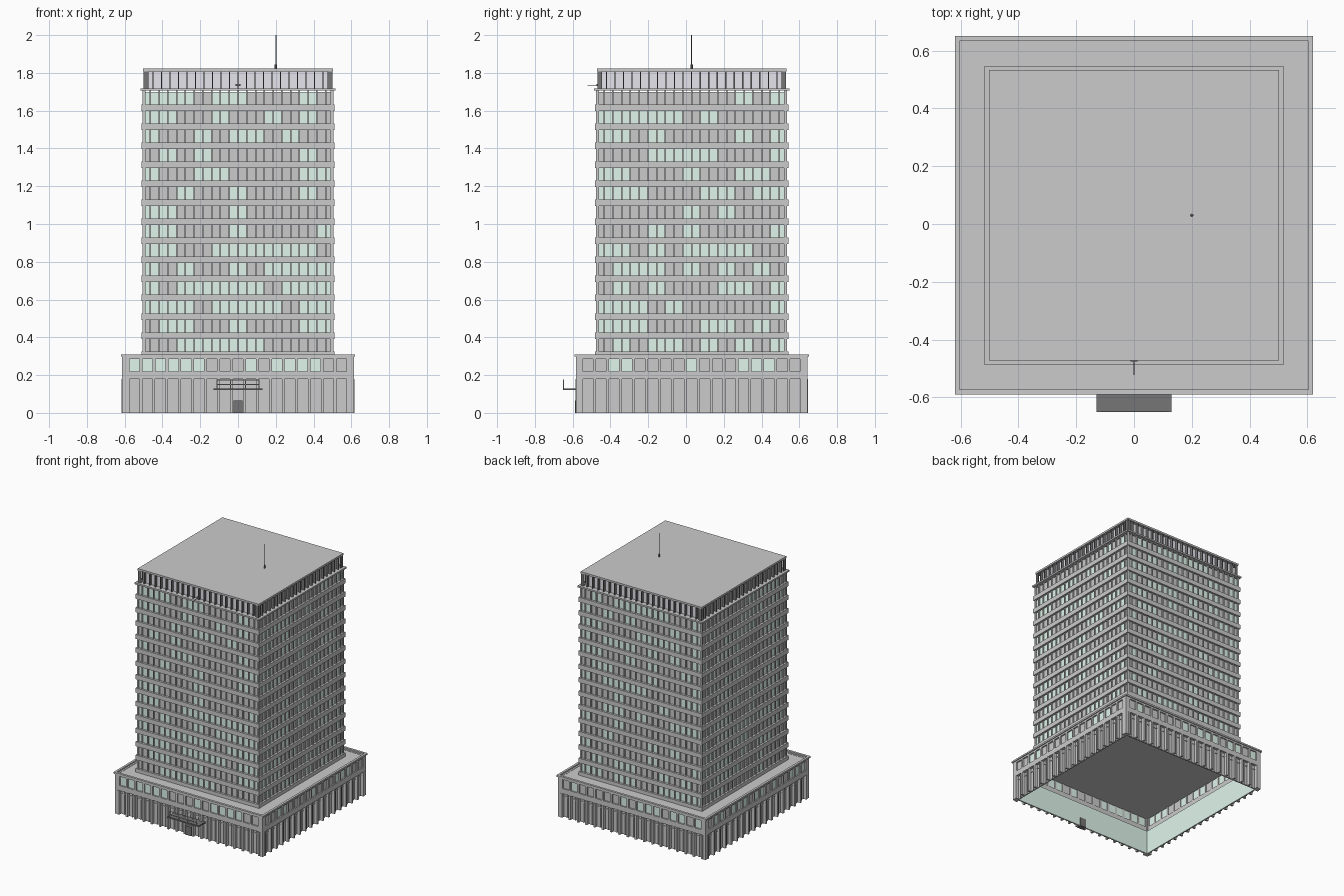
import bpy, bmesh, random
from math import pi
from mathutils import Matrix

if "Cube" in bpy.data.objects:
    bpy.data.objects.remove(bpy.data.objects["Cube"])

random.seed(4)
CY = 0.03  # centre of the tower in y


def material(name, rgb):
    m = bpy.data.materials.new(name)
    m.diffuse_color = (*rgb, 1)
    m.use_nodes = True
    m.node_tree.nodes["Principled BSDF"].inputs["Base Color"].default_value = m.diffuse_color
    return m


TEAL = material("teal_glass", (0.75, 0.92, 0.85))
DARK = material("dark_metal", (0.18, 0.18, 0.18))
PANEL = material("crown_panel", (0.78, 0.78, 0.84))


def build(name, boxes, mat=None):
    """One object from boxes (x0, x1, y0, y1, z0, z1[, quarter turns about the centre])."""
    bm = bmesh.new()
    for b in boxes:
        x0, x1, y0, y1, z0, z1 = b[:6]
        turn = Matrix.Rotation(b[6] * pi / 2 if len(b) > 6 else 0, 4, 'Z')
        place = Matrix.Translation(((x0 + x1) / 2, (y0 + y1) / 2, (z0 + z1) / 2))
        size = Matrix.Diagonal((x1 - x0, y1 - y0, z1 - z0, 1))
        bmesh.ops.create_cube(bm, size=1, matrix=turn @ place @ size)
    me = bpy.data.meshes.new(name)
    bm.to_mesh(me)
    bm.free()
    ob = bpy.data.objects.new(name, me)
    ob.location = (0, CY, 0)
    bpy.context.collection.objects.link(ob)
    if mat:
        me.materials.append(mat)
    return ob


def around(boxes):
    """Repeat facade boxes (u0, u1, inner depth, outer depth, z0, z1) on all four sides."""
    return [(u0, u1, -d1, -d0, z0, z1, s)
            for s in range(4) for u0, u1, d0, d1, z0, z1 in boxes]


def slab(h, z0, z1):
    return (-h, h, -h, h, z0, z1)


def cylinder(name, radius, length, loc, rot=(0, 0, 0), mat=None):
    bpy.ops.mesh.primitive_cylinder_add(vertices=8, radius=radius, depth=length,
                                        location=loc, rotation=rot)
    ob = bpy.context.object
    ob.name = name
    if mat:
        ob.data.materials.append(mat)


# ---- podium: hollow, 17 bays a side ----
P, BAY, N = 0.613, 0.0685, 17
edge = BAY * N / 2
lines = [-edge + i * BAY for i in range(N + 1)]
mids = [u + BAY / 2 for u in lines[:-1]]
build("podium_roof", [slab(0.605, 0.285, 0.298)])
build("podium_coping", around([(-0.62, 0.62, 0.603, 0.62, 0.298, 0.31)]))
build("podium_corners", around([(-P, -edge, edge, P, 0, 0.30)]))
build("podium_beams", around([(-edge, edge, 0.59, P, 0.18, 0.218),
                              (-edge, edge, 0.59, P, 0.286, 0.30)]))
build("podium_piers", around([(u - 0.0075, u + 0.0075, 0.592, P, 0.218, 0.286) for u in lines]))
build("podium_columns", around([(u - 0.007, u + 0.007, 0.585, 0.616, 0, 0.18) for u in lines]))
build("podium_mullions", around([(u - 0.003, u + 0.003, 0.588, 0.598, 0, 0.18) for u in mids]))
build("podium_transoms", around([(-edge, edge, 0.588, 0.597, 0.15, 0.156)]))
build("shopfront_panels", around([(-edge, edge, 0.588, 0.592, 0, 0.18)]))
build("shopfront_inner_glass", around([(-edge, edge, 0.583, 0.587, 0, 0.18)]), TEAL)

# podium upper windows, some with blinds
clear, blind = [], []
for s in range(4):
    for u in mids:
        pane = (u - BAY / 2, u + BAY / 2, -0.603, -0.597, 0.218, 0.286, s)
        (clear if random.random() < 0.5 else blind).append(pane)
build("podium_clear_windows", clear, TEAL)
build("podium_blind_windows", blind)

# ---- tower: 14 floors of 11 paired windows a side ----
T, G, W = 0.512, 0.496, 1.02 / 22
FLOORS = [0.325 + 0.1005 * i for i in range(14)]
build("floor_spandrels", [slab(T, 0.298, 0.325)] +
      [slab(T, z + 0.066, z + 0.1005) for z in FLOORS[:-1]])
build("tower_top_slab", [slab(0.517, 1.706, 1.718)])
build("tower_mullions", around([(max(-0.504, -0.51 + i * W - 0.004), min(0.504, -0.51 + i * W + 0.004),
                                 0.49, 0.504, 0.31, 1.708) for i in range(23)]))
clear, blind = [], []
for s in range(4):
    for z in FLOORS:
        for i in range(11):
            u = -0.51 + 2 * i * W
            pane = (max(u, -G), min(u + 2 * W, G), -G, -G + 0.005, z, z + 0.067, s)
            (clear if random.random() < 0.5 else blind).append(pane)
build("tower_clear_windows", clear, TEAL)
build("tower_blind_windows", blind)

# ---- crown: recessed panel behind fins ----
build("crown_panel", [slab(0.478, 1.718, 1.81)], PANEL)
build("crown_fins", around([(u - 0.003, u + 0.003, 0.475, 0.499, 1.718, 1.81)
                            for u in [-0.496 + 0.992 * i / 22 for i in range(23)]]), DARK)
build("crown_roof", [slab(0.502, 1.808, 1.822)])

# ---- roof mast and front flagpole ----
cylinder("mast_base", 0.006, 0.024, (0.2, CY, 1.832), mat=DARK)
cylinder("mast", 0.0025, 0.18, (0.2, CY, 1.91), mat=DARK)
cylinder("flagpole", 0.002, 0.055, (0, -0.4945, 1.735), (pi / 2, 0, 0), DARK)
build("flagpole_bracket", [(-0.012, 0.012, -0.505, -0.497, 1.73, 1.74)], DARK)

# ---- entrance canopy with a plain rail, and door ----
build("canopy", [(-0.13, 0.13, -0.68, -0.60, 0.12, 0.13)], DARK)
build("canopy_rail", [(-0.115, 0.115, -0.68, -0.677, z, z + 0.004) for z in (0.148, 0.172)] +
      [(x - 0.002, x + 0.002, -0.68, -0.677, 0.13, 0.176) for x in (-0.113, -0.038, 0.038, 0.113)])
build("entrance_door", [(-0.025, 0.025, -0.618, -0.58, 0, 0.066)], DARK)
